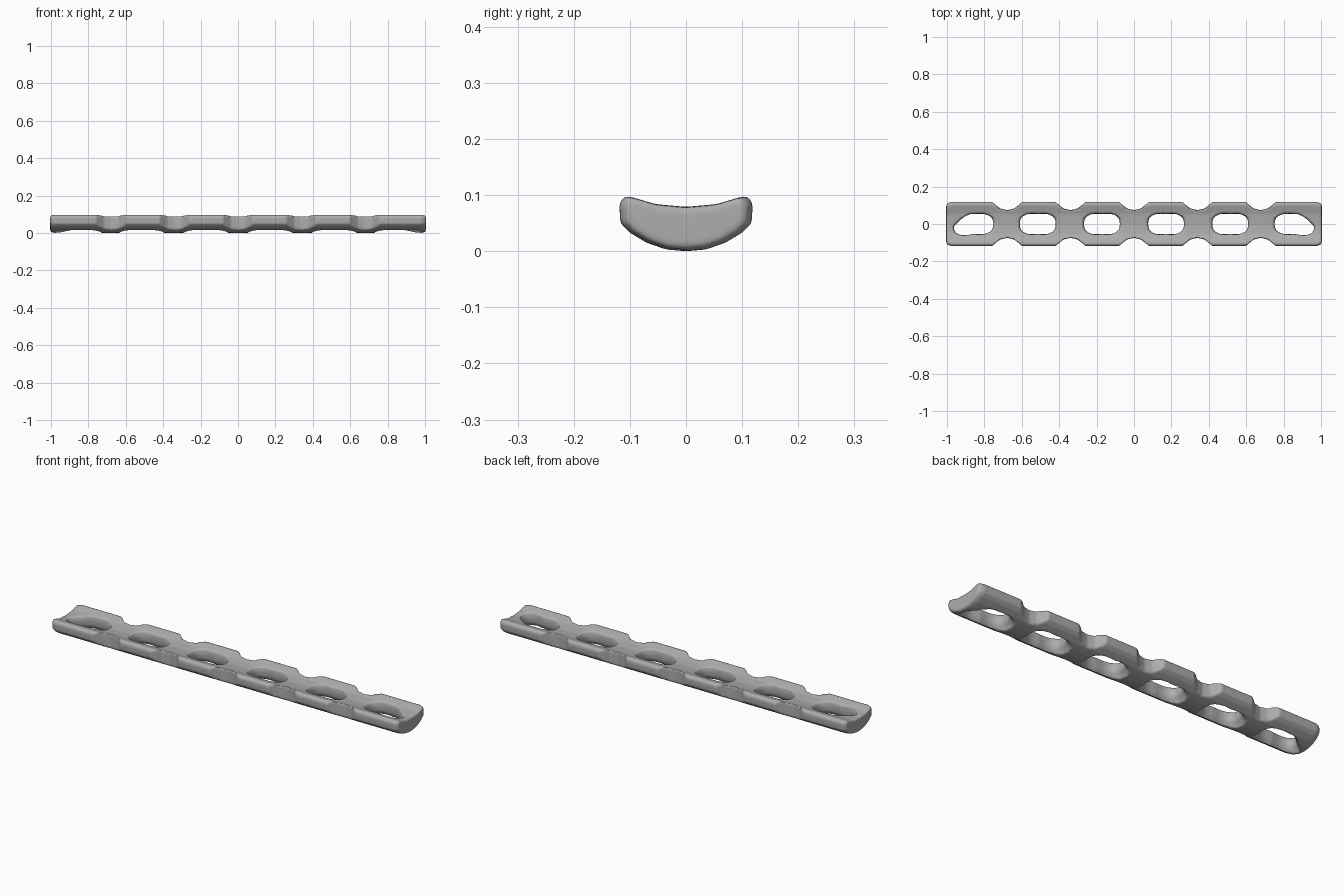
import bpy, bmesh
from math import sin, cos, tau, copysign

cube = bpy.data.objects.get("Cube")
if cube:
    bpy.data.objects.remove(cube, do_unlink=True)

steel = bpy.data.materials.new("brushed grey metal")
steel.use_nodes = True
steel.diffuse_color = (0.42, 0.42, 0.42, 1)
steel.node_tree.nodes["Principled BSDF"].inputs["Base Color"].default_value = steel.diffuse_color


def loft(name, rings):
    """Closed solid through rings with equal point counts."""
    bm = bmesh.new()
    loops = [[bm.verts.new(p) for p in ring] for ring in rings]
    n = len(loops[0])
    for a, b in zip(loops, loops[1:]):
        for i in range(n):
            j = (i + 1) % n
            bm.faces.new((a[i], a[j], b[j], b[i]))
    bm.faces.new(loops[0])
    bm.faces.new(loops[-1])
    bmesh.ops.recalc_face_normals(bm, faces=bm.faces)
    mesh = bpy.data.meshes.new(name)
    bm.to_mesh(mesh)
    bm.free()
    obj = bpy.data.objects.new(name, mesh)
    bpy.context.collection.objects.link(obj)
    return obj


# Curved bar: concave top, bowed underside, ends drawn in slightly
half = [(0.0, 0.0), (0.035, 0.003), (0.07, 0.015), (0.1, 0.033), (0.117, 0.05),
        (0.119, 0.085), (0.109, 0.099), (0.095, 0.096), (0.055, 0.084), (0.0, 0.079)]
section = half + [(-y, z) for y, z in half[-2:0:-1]]


def ring_at(x, s):
    return [(x, y * s, 0.06 + (z - 0.06) * s) for y, z in section]


ends = [(1.004, 0.88), (0.992, 0.96), (0.975, 1.0)]
stations = [(-x, s) for x, s in ends] + ends[::-1]
plate = loft("bone_plate", [ring_at(x, s) for x, s in stations])
plate.data.materials.append(steel)

cutters = []

# Paired edge notches between the holes
for i in range(-2, 3):
    for side in (-1, 1):
        outline = [(-0.1, 0.15), (-0.075, 0.113), (-0.038, 0.083), (0, 0.074),
                   (0.038, 0.083), (0.075, 0.113), (0.1, 0.15)]
        cutters.append(loft("notch_cutter", [
            [(i * 0.339 + x, side * y, z) for x, y in outline] for z in (-0.1, 0.2)]))


def oval(cx, rx, ry, z, skew=0):
    """Squarish oval with a pinched waist; skew slants the outer end."""
    points = []
    for k in range(40):
        c, s = cos(tau * k / 40), sin(tau * k / 40)
        x = rx * copysign(abs(c) ** 0.75, c)
        y = ry * copysign(abs(s) ** 0.7, s) * (0.93 + 0.07 * min(1, abs(x) / rx * 2))
        if skew and x * skew > 0:
            x -= skew * 0.55 * x * skew * max(0, y) / ry
            y -= 0.012 * abs(x) / rx
        points.append((cx + x, y, z))
    return points


# Screw holes, flared at the top and hollowed out underneath
for i in range(6):
    cx = (i - 2.5) * 0.343
    skew = {0: -1, 5: 1}.get(i, 0)
    grow = 0.01 if skew else 0
    levels = [(0.122, 0.08, -0.06), (0.115, 0.074, 0.01), (0.097, 0.059, 0.035),
              (0.095, 0.057, 0.06), (0.104, 0.06, 0.085), (0.11, 0.062, 0.15)]
    cutters.append(loft("hole_cutter", [
        oval(cx, rx + grow, ry, z, skew) for rx, ry, z in levels]))

for cutter in cutters:
    cutter.hide_render = True
    cut = plate.modifiers.new("cut", 'BOOLEAN')
    cut.operation = 'DIFFERENCE'
    cut.solver = 'EXACT'
    cut.object = cutter

# Soften every cut edge into one worn surface
remesh = plate.modifiers.new("even_surface", 'REMESH')
remesh.mode = 'VOXEL'
remesh.voxel_size = 0.0055
remesh.use_smooth_shade = True
soft = plate.modifiers.new("soft_edges", 'SMOOTH')
soft.factor = 0.5
soft.iterations = 6

# Bake the modifiers and drop the cutters
bpy.ops.object.select_all(action='DESELECT')
plate.select_set(True)
bpy.context.view_layer.objects.active = plate
bpy.ops.object.convert(target='MESH')
for cutter in cutters:
    bpy.data.objects.remove(cutter, do_unlink=True)
bpy.ops.object.shade_smooth_by_angle(angle=0.7)
